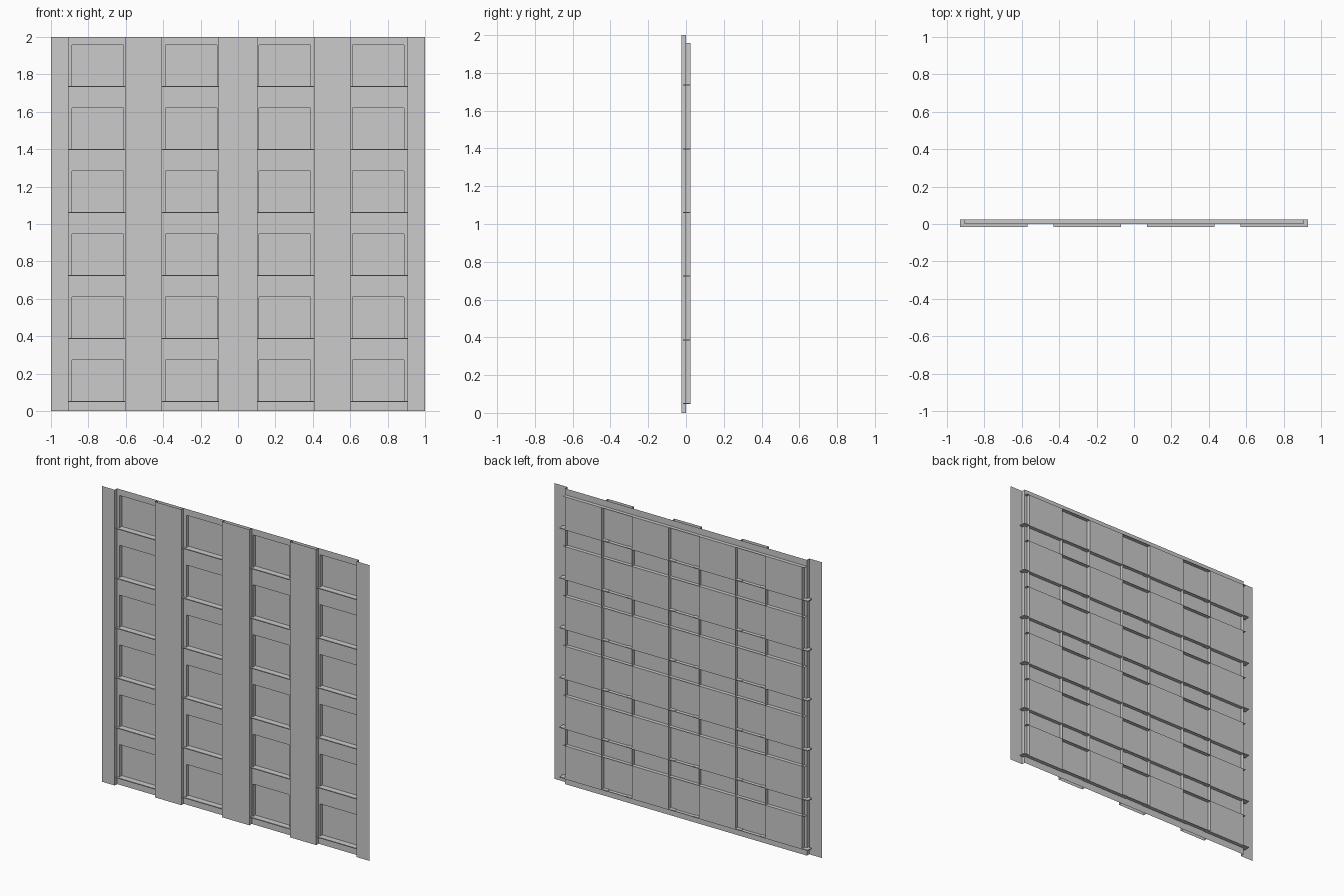
import bpy, bmesh

cube = bpy.data.objects.get("Cube")
if cube:
    bpy.data.objects.remove(cube, do_unlink=True)

gray = bpy.data.materials.new("facade_gray")
gray.use_nodes = True
gray.diffuse_color = (0.6, 0.6, 0.6, 1)
gray.node_tree.nodes["Principled BSDF"].inputs["Base Color"].default_value = (0.6, 0.6, 0.6, 1)

# Layer depths, front to back
FRONT, SILL, WALL, PANE = -0.025, -0.015, 0.0, 0.025
EDGE = 0.905
BAYS = [-0.75, -0.25, 0.25, 0.75]
ROWS = [0.05 + 0.337 * i for i in range(6)]
HALF, HEIGHT = 0.137, 0.222


def quad(bm, *corners):
    bm.faces.new([bm.verts.new(c) for c in corners])


def upright(bm, x0, x1, z0, z1, y):
    quad(bm, (x0, y, z0), (x1, y, z0), (x1, y, z1), (x0, y, z1))


def fin(bm, x, y0, y1, z0, z1):
    quad(bm, (x, y0, z0), (x, y1, z0), (x, y1, z1), (x, y0, z1))


def shelf(bm, x0, x1, y0, y1, z):
    quad(bm, (x0, y0, z), (x1, y0, z), (x1, y1, z), (x0, y1, z))


def finish(name, bm):
    bmesh.ops.remove_doubles(bm, verts=bm.verts, dist=1e-5)
    mesh = bpy.data.meshes.new(name)
    bm.to_mesh(mesh)
    bm.free()
    mesh.materials.append(gray)
    obj = bpy.data.objects.new(name, mesh)
    bpy.context.collection.objects.link(obj)
    return obj


# Wall sheet with a grid of window openings
bm = bmesh.new()
xs = [-EDGE] + [b + s * HALF for b in BAYS for s in (-1, 1)] + [EDGE]
zs = [0] + [z + d for z in ROWS for d in (0, HEIGHT)] + [2]
for i, (x0, x1) in enumerate(zip(xs, xs[1:])):
    for j, (z0, z1) in enumerate(zip(zs, zs[1:])):
        if not (i % 2 and j % 2):
            upright(bm, x0, x1, z0, z1, WALL)
finish("wall", bm)

# Recessed window panes
bm = bmesh.new()
for b in BAYS:
    for z in ROWS:
        upright(bm, b - HALF, b + HALF, z, z + HEIGHT, PANE)
finish("window_panes", bm)

# Lattice of reveals behind the wall
bm = bmesh.new()
for x in xs[1:-1]:
    fin(bm, x, WALL, PANE, zs[1], zs[-2])
for z in zs[1:-1]:
    shelf(bm, -EDGE, EDGE, WALL, PANE, z)
finish("window_reveals", bm)

# Open-backed pilasters, the outer two with only an inner side
bm = bmesh.new()
for x0, x1 in [(-1, -EDGE), (-0.603, -0.407), (-0.103, 0.103), (0.407, 0.603), (EDGE, 1)]:
    upright(bm, x0, x1, 0, 2, FRONT)
    for x in (x0, x1):
        if abs(x) < 1:
            fin(bm, x, FRONT, WALL, 0, 2)
finish("pilasters", bm)

# Thin sills running through the wall
for n, b in enumerate(BAYS):
    bm = bmesh.new()
    for z in ROWS:
        m = bmesh.ops.create_cube(bm, size=1)["verts"]
        bmesh.ops.scale(bm, vec=(0.36, PANE - SILL, 0.006), verts=m)
        bmesh.ops.translate(bm, vec=(b, (PANE + SILL) / 2, z), verts=m)
    finish("sills_bay_%d" % (n + 1), bm)
